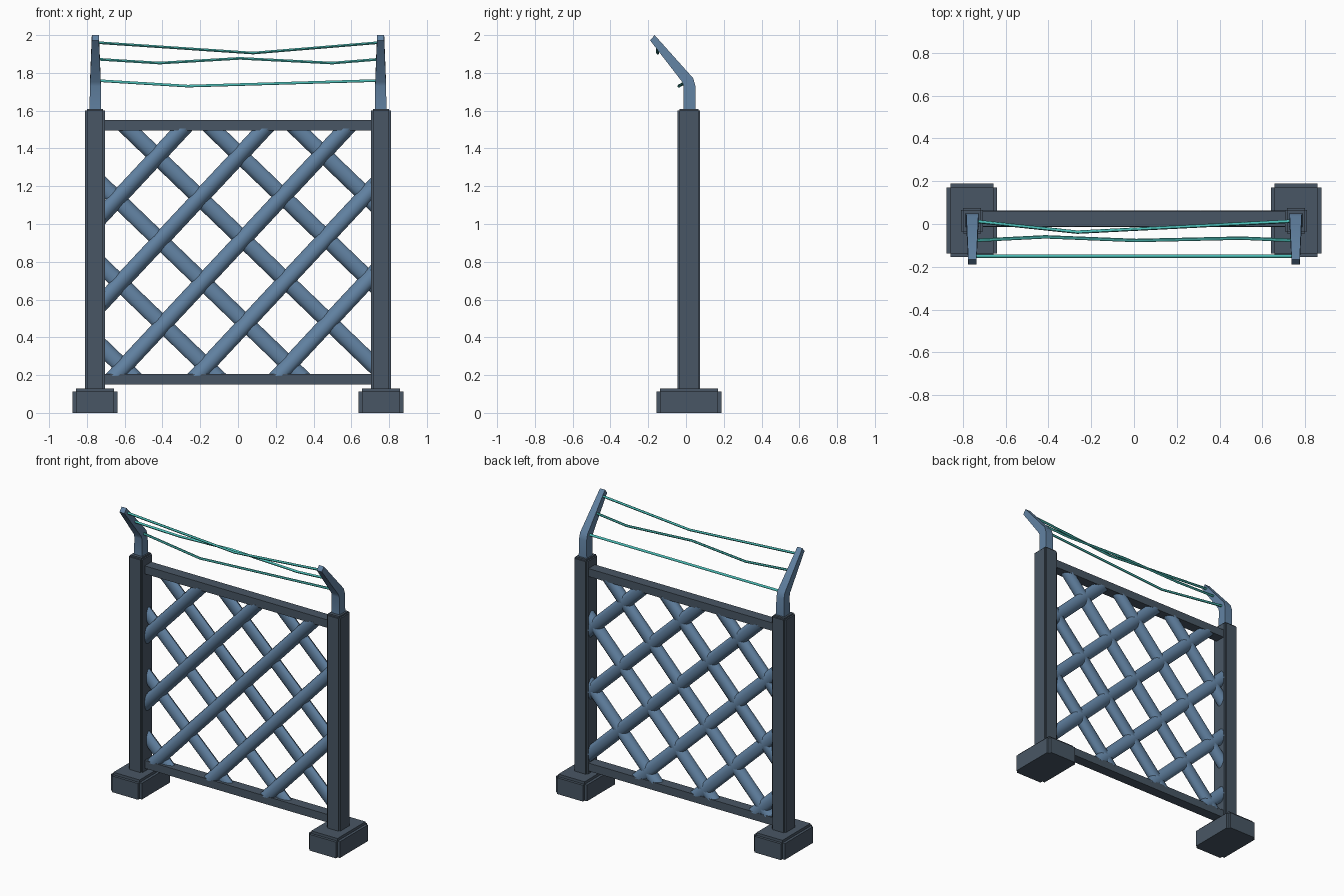
import bpy, bmesh, math
from mathutils import Matrix, Vector

if "Cube" in bpy.data.objects:
    bpy.data.objects.remove(bpy.data.objects["Cube"])


def material(name, rgb):
    m = bpy.data.materials.new(name)
    m.diffuse_color = (*rgb, 1)
    m.use_nodes = True
    m.node_tree.nodes["Principled BSDF"].inputs["Base Color"].default_value = m.diffuse_color
    return m


SLATE = material("dark slate", (0.066, 0.094, 0.128))
STEEL = material("steel blue", (0.122, 0.225, 0.365))
TEAL = material("teal wire", (0.07, 0.50, 0.46))


def shade(ob, angle):
    bpy.ops.object.select_all(action='DESELECT')
    ob.select_set(True)
    bpy.context.view_layer.objects.active = ob
    bpy.ops.object.shade_smooth_by_angle(angle=math.radians(angle))


def finish(name, bm, mat, smooth=None):
    bmesh.ops.recalc_face_normals(bm, faces=bm.faces)
    me = bpy.data.meshes.new(name)
    bm.to_mesh(me)
    bm.free()
    me.materials.append(mat)
    ob = bpy.data.objects.new(name, me)
    bpy.context.collection.objects.link(ob)
    if smooth:
        shade(ob, smooth)
    return ob


def box(name, lo, hi, mat, bevel=0.0):
    """Box between two corners; all edges except the bottom ones are rounded."""
    lo, hi = Vector(lo), Vector(hi)
    bm = bmesh.new()
    bmesh.ops.create_cube(bm, size=1, matrix=Matrix.Translation((lo + hi) / 2)
                          @ Matrix.Diagonal((*(hi - lo), 1)))
    if bevel:
        edges = [e for e in bm.edges if max(v.co.z for v in e.verts) > lo.z + 1e-4]
        bmesh.ops.bevel(bm, geom=edges, offset=bevel, segments=2, affect='EDGES')
    return finish(name, bm, mat, smooth=50 if bevel else None)


def arm(name, x):
    """Tapered arm that leans forward: rings of (front y, z, back y, z, half width)."""
    rings = [(-0.013, 1.60, 0.050, 1.60, 0.031),
             (-0.013, 1.730, 0.050, 1.730, 0.029),
             (-0.020, 1.752, 0.038, 1.772, 0.028),
             (-0.190, 1.972, -0.166, 2.0, 0.019)]
    bm = bmesh.new()
    loops = [[bm.verts.new(p) for p in ((x - w, fy, fz), (x + w, fy, fz),
                                        (x + w, by, bz), (x - w, by, bz))]
             for fy, fz, by, bz, w in rings]
    for a, b in zip(loops, loops[1:]):
        for i in range(4):
            j = (i + 1) % 4
            bm.faces.new((a[i], a[j], b[j], b[i]))
    bm.faces.new(loops[0])
    bm.faces.new(loops[-1])
    finish(name, bm, STEEL, smooth=40)


def slat(name, top_x, slope, y, half_width, half_depth):
    """Rounded slat through (top_x, z=1.495), cut off inside the frame."""
    direction = Vector((1, 0, slope)).normalized()
    side = Vector((-direction.z, 0, direction.x))
    origin = Vector((top_x, y, 1.495))
    bm = bmesh.new()
    ends = []
    for t in (-4, 4):
        ends.append([bm.verts.new(origin + direction * t
                                  + side * half_width * math.cos(a)
                                  + Vector((0, half_depth * math.sin(a), 0)))
                     for a in (i * math.tau / 12 for i in range(12))])
    for i in range(12):
        j = (i + 1) % 12
        bm.faces.new((ends[0][i], ends[0][j], ends[1][j], ends[1][i]))
    for co, no in (((0.715, 0, 0), (1, 0, 0)), ((-0.715, 0, 0), (-1, 0, 0)),
                   ((0, 0, 1.505), (0, 0, 1)), ((0, 0, 0.195), (0, 0, -1))):
        bmesh.ops.bisect_plane(bm, geom=bm.verts[:] + bm.edges[:] + bm.faces[:],
                               plane_co=co, plane_no=no, clear_outer=True)
    bmesh.ops.holes_fill(bm, edges=[e for e in bm.edges if e.is_boundary])
    finish(name, bm, STEEL, smooth=40)


def wire(name, points):
    cu = bpy.data.curves.new(name, 'CURVE')
    cu.dimensions = '3D'
    cu.bevel_depth = 0.008
    cu.bevel_resolution = 1
    cu.use_fill_caps = True
    sp = cu.splines.new('POLY')
    sp.points.add(len(points) - 1)
    for p, co in zip(sp.points, points):
        p.co = (*co, 1)
    cu.materials.append(TEAL)
    ob = bpy.data.objects.new(name, cu)
    bpy.context.collection.objects.link(ob)
    bpy.ops.object.select_all(action='DESELECT')
    ob.select_set(True)
    bpy.context.view_layer.objects.active = ob
    bpy.ops.object.convert(target='MESH')
    shade(bpy.context.view_layer.objects.active, 60)


# Feet, posts and leaning arms on both sides
for s, label in ((-1, "left"), (1, "right")):
    x = s * 0.757
    box(label + "_foot", (x - 0.118, -0.155, 0), (x + 0.118, 0.188, 0.13), SLATE, 0.018)
    box(label + "_post", (x - 0.052, -0.045, 0.1), (x + 0.052, 0.075, 1.61), SLATE, 0.010)
    arm(label + "_arm", s * 0.755)

# Top and bottom rails
for label, z in (("bottom", 0.15), ("top", 1.495)):
    box(label + "_rail", (-0.72, -0.012, z), (0.72, 0.06, z + 0.055), SLATE)

# Lattice: deep rising slats, with thinner falling slats running through them
for i in range(5):
    slat(f"rising_slat_{i + 1}", -0.30 + i * 0.432, 1.07, 0.023, 0.043, 0.038)
for i in range(6):
    slat(f"falling_slat_{i + 1}", 0.32 - i * 0.446, -0.963, 0.034, 0.043, 0.028)

# Sagging wires between the arms
wire("upper_wire", [(-0.755, -0.15, 1.961), (0.08, -0.15, 1.905), (0.755, -0.15, 1.961)])
wire("middle_wire", [(-0.755, -0.077, 1.873), (-0.415, -0.06, 1.852), (0.01, -0.077, 1.877),
                     (0.5, -0.066, 1.852), (0.755, -0.077, 1.873)])
wire("lower_wire", [(-0.755, 0.014, 1.76), (-0.265, -0.038, 1.73), (0.755, 0.014, 1.76)])
